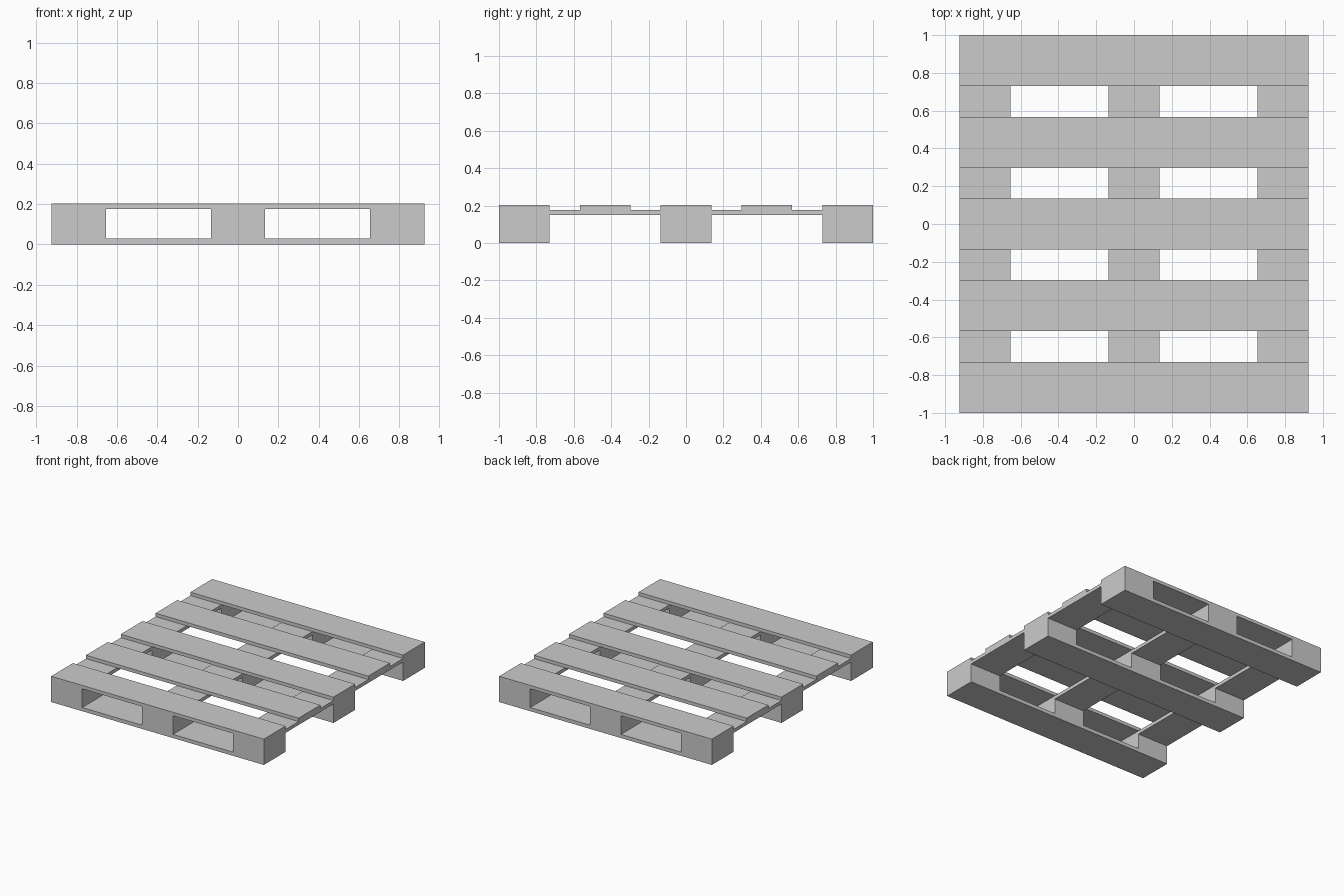
import bpy

if "Cube" in bpy.data.objects:
    bpy.data.objects.remove(bpy.data.objects["Cube"])

W = 0.27                      # board and block width
HX = 0.925                    # half width of the pallet
Z = [0, 0.029, 0.149, 0.176, 0.203]   # layer heights
XS = [-0.79, 0, 0.79]         # stringer positions
YS = [-0.865, 0, 0.865]       # block row positions


def box(name, x, y, sx, sy, z0, z1):
    bpy.ops.mesh.primitive_cube_add(size=1, location=(x, y, (z0 + z1) / 2))
    ob = bpy.context.object
    ob.name = name
    ob.scale = (sx, sy, z1 - z0)
    bpy.ops.object.transform_apply(location=False, rotation=False, scale=True)
    return ob


# bottom boards and spacer blocks
for y in YS:
    box("bottom_board", 0, y, 2 * HX, W, Z[0], Z[1])
    for x in XS:
        box("spacer_block", x, y, W, W, Z[1], Z[2])

# stringers running front to back
for x in XS:
    box("stringer", x, 0, W, 2, Z[2], Z[3])

# top deck boards
for i in range(-2, 3):
    box("deck_board", 0, i * 0.4325, 2 * HX, W, Z[3], Z[4])
